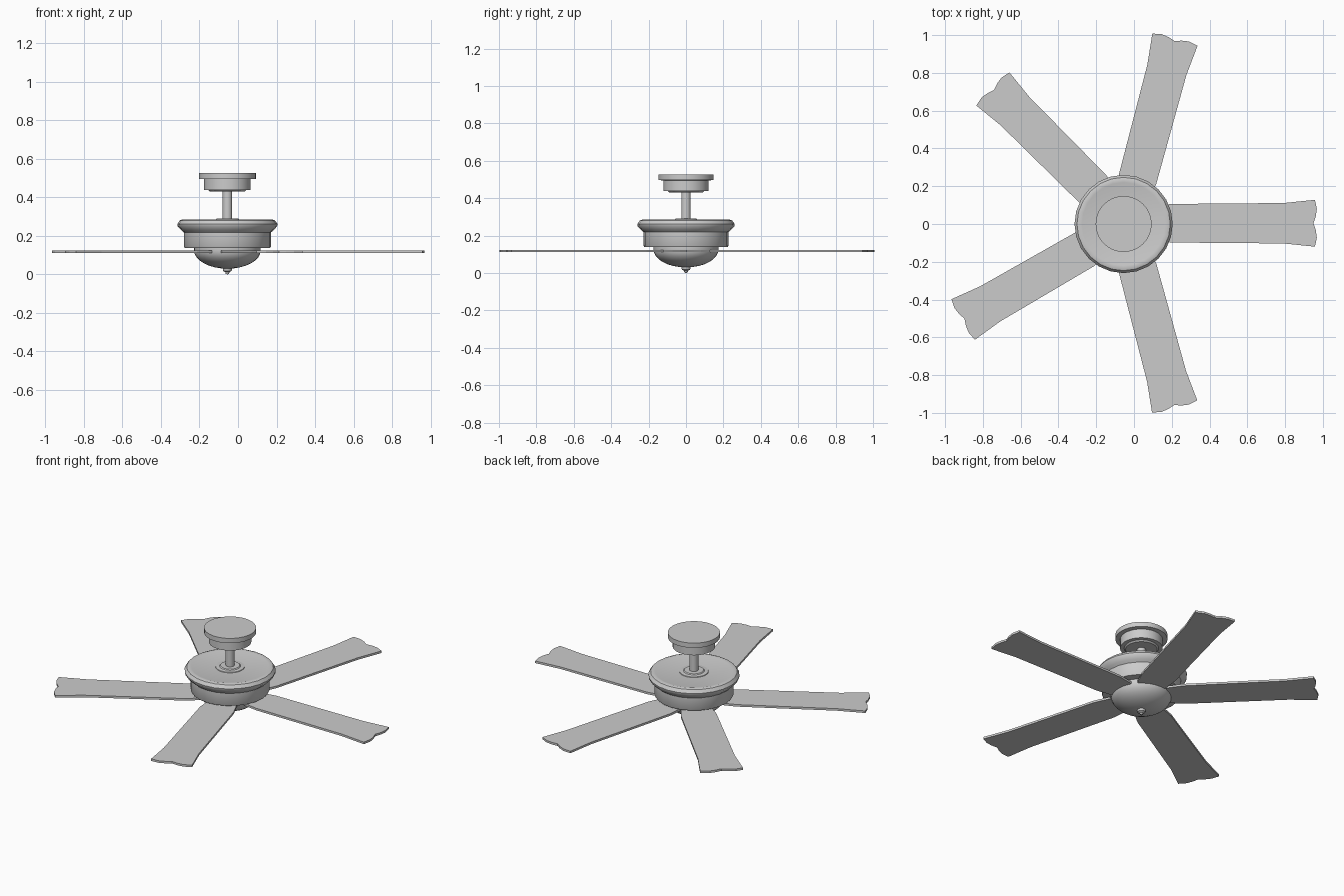
import bpy, bmesh, math
from mathutils import Matrix

if "Cube" in bpy.data.objects:
    bpy.data.objects.remove(bpy.data.objects["Cube"])

CX, CY = -0.055, 0.0   # fan axis


def finish(name, bm):
    bmesh.ops.recalc_face_normals(bm, faces=bm.faces)
    me = bpy.data.meshes.new(name)
    bm.to_mesh(me)
    bm.free()
    ob = bpy.data.objects.new(name, me)
    bpy.context.collection.objects.link(ob)
    return ob


def lathe(name, profile, sides=32):
    """Revolve (radius, z) points about the fan axis."""
    bm = bmesh.new()
    vs = [bm.verts.new((r, 0, z)) for r, z in profile]
    edges = [bm.edges.new(p) for p in zip(vs, vs[1:])]
    bmesh.ops.spin(bm, geom=vs + edges, cent=(0, 0, 0), axis=(0, 0, 1),
                   angle=math.tau, steps=sides, use_duplicate=False)
    bmesh.ops.remove_doubles(bm, verts=bm.verts, dist=1e-4)
    ob = finish(name, bm)
    ob.location = (CX, CY, 0)
    bpy.ops.object.select_all(action='DESELECT')
    ob.select_set(True)
    bpy.context.view_layer.objects.active = ob
    bpy.ops.object.shade_smooth_by_angle(angle=math.radians(35))
    return ob


def blade(name, angle, length, offset):
    """Flat blade with a flared, wavy tip; outline is mirrored across its axis."""
    half = [(0.15, 0.085), (0.25, 0.102), (length - 0.165, 0.107),
            (length, 0.124), (length + 0.01, 0.075), (length + 0.004, 0.035)]
    outline = half + [(length - 0.008, 0)] + [(r, -w) for r, w in reversed(half)]
    bm = bmesh.new()
    face = bm.faces.new([bm.verts.new((r, w + offset, 0.111)) for r, w in outline])
    ext = bmesh.ops.extrude_face_region(bm, geom=[face])
    top = [v for v in ext['geom'] if isinstance(v, bmesh.types.BMVert)]
    bmesh.ops.translate(bm, verts=top, vec=(0, 0, 0.013))
    bmesh.ops.rotate(bm, verts=bm.verts, cent=(0, 0, 0),
                     matrix=Matrix.Rotation(math.radians(angle), 3, 'Z'))
    ob = finish(name, bm)
    ob.location = (CX, CY, 0)


# ceiling canopy: wide plate, body and lower lip
lathe("ceiling_canopy", [(0, 0.43), (0.09, 0.43), (0.098, 0.438), (0.121, 0.438),
                         (0.121, 0.495), (0.148, 0.497), (0.148, 0.527), (0, 0.527)], 40)

# hanging rod
lathe("down_rod", [(0, 0.27), (0.025, 0.27), (0.025, 0.435), (0, 0.435)], 20)

# collar where the rod meets the motor
lathe("rod_collar", [(0, 0.27), (0.087, 0.27), (0.082, 0.284), (0.06, 0.286),
                     (0.055, 0.291), (0, 0.291)])

# motor housing with flared upper rim
lathe("motor_housing", [(0, 0.138), (0.222, 0.138), (0.226, 0.145), (0.226, 0.218),
                        (0.24, 0.23), (0.258, 0.25), (0.26, 0.262), (0.247, 0.281),
                        (0.232, 0.286), (0.22, 0.283), (0, 0.279)], 24)

# light bowl under the blades
bowl = [(0, 0.03)]
for i in range(1, 9):
    a = math.radians(90 * i / 8)
    bowl.append((0.173 * math.sin(a), 0.125 - 0.095 * math.cos(a)))
lathe("light_bowl", bowl + [(0.173, 0.14), (0, 0.14)])

# finial
lathe("bowl_finial", [(0, 0), (0.009, 0.003), (0.01, 0.012), (0.022, 0.018),
                      (0.025, 0.034), (0, 0.034)], 16)

# five blades: angle, length, sideways offset
for i, spec in enumerate([(0, 1.013, 0.004), (75, 1.013, -0.01), (135, 0.995, -0.016),
                          (210, 0.988, 0.013), (285, 1.003, 0.011)]):
    blade(f"blade_{i + 1}", *spec)
